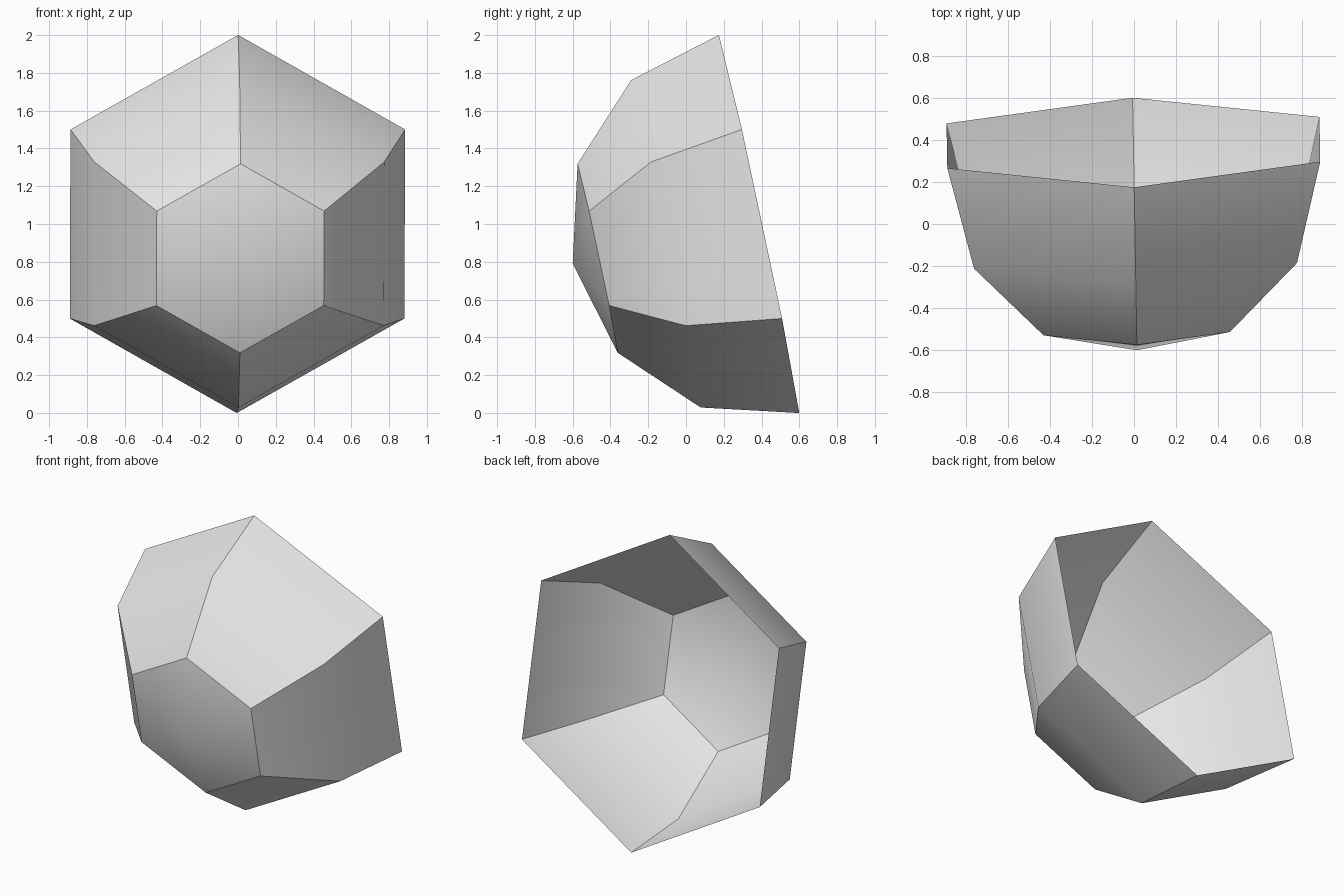
import bpy
import bmesh
import math
from mathutils import Matrix, Vector

cube = bpy.data.objects.get("Cube")
if cube:
    bpy.data.objects.remove(cube)

RADIUS, DEPTH = 1.023, 1.009
SIDES, STEPS = 6, 3

# Material
grey = bpy.data.materials.new("light grey")
grey.use_nodes = True
colour = (0.8, 0.8, 0.8, 1)
grey.diffuse_color = colour
grey.node_tree.nodes["Principled BSDF"].inputs["Base Color"].default_value = colour

# Quarter-circle profile from rim to pole, spun into an open six-sided bowl
bm = bmesh.new()
angles = [math.pi / 2 * i / STEPS for i in range(STEPS + 1)]
profile = [bm.verts.new((0, RADIUS * math.cos(a), -DEPTH * math.sin(a))) for a in angles]
edges = [bm.edges.new(pair) for pair in zip(profile, profile[1:])]
bmesh.ops.spin(bm, geom=profile + edges, cent=(0, 0, 0), axis=(0, 0, 1),
               angle=math.tau, steps=SIDES)
bmesh.ops.remove_doubles(bm, verts=bm.verts, dist=0.001)
bmesh.ops.dissolve_degenerate(bm, edges=bm.edges, dist=0.001)

# Normals point away from the bowl's centre
for face in bm.faces:
    face.normal_update()
    if face.normal.dot(face.calc_center_median()) < 0:
        face.normal_flip()

# Tip the bowl so its pole faces forward and slightly down
tilt = Matrix.Rotation(math.radians(1), 4, "Z") @ Matrix.Rotation(math.radians(-78), 4, "X")
place = Matrix.Translation(Vector((-0.003, 0.387, 1)))
bmesh.ops.transform(bm, matrix=place @ tilt, verts=bm.verts)

mesh = bpy.data.meshes.new("hexagonal_bowl")
bm.to_mesh(mesh)
bm.free()
mesh.materials.append(grey)
bowl = bpy.data.objects.new("hexagonal_bowl", mesh)
bpy.context.collection.objects.link(bowl)

# Smooth along each panel, sharp between panels and around the cap
bpy.ops.object.select_all(action="DESELECT")
bowl.select_set(True)
bpy.context.view_layer.objects.active = bowl
bpy.ops.object.shade_smooth_by_angle(angle=math.radians(30))
